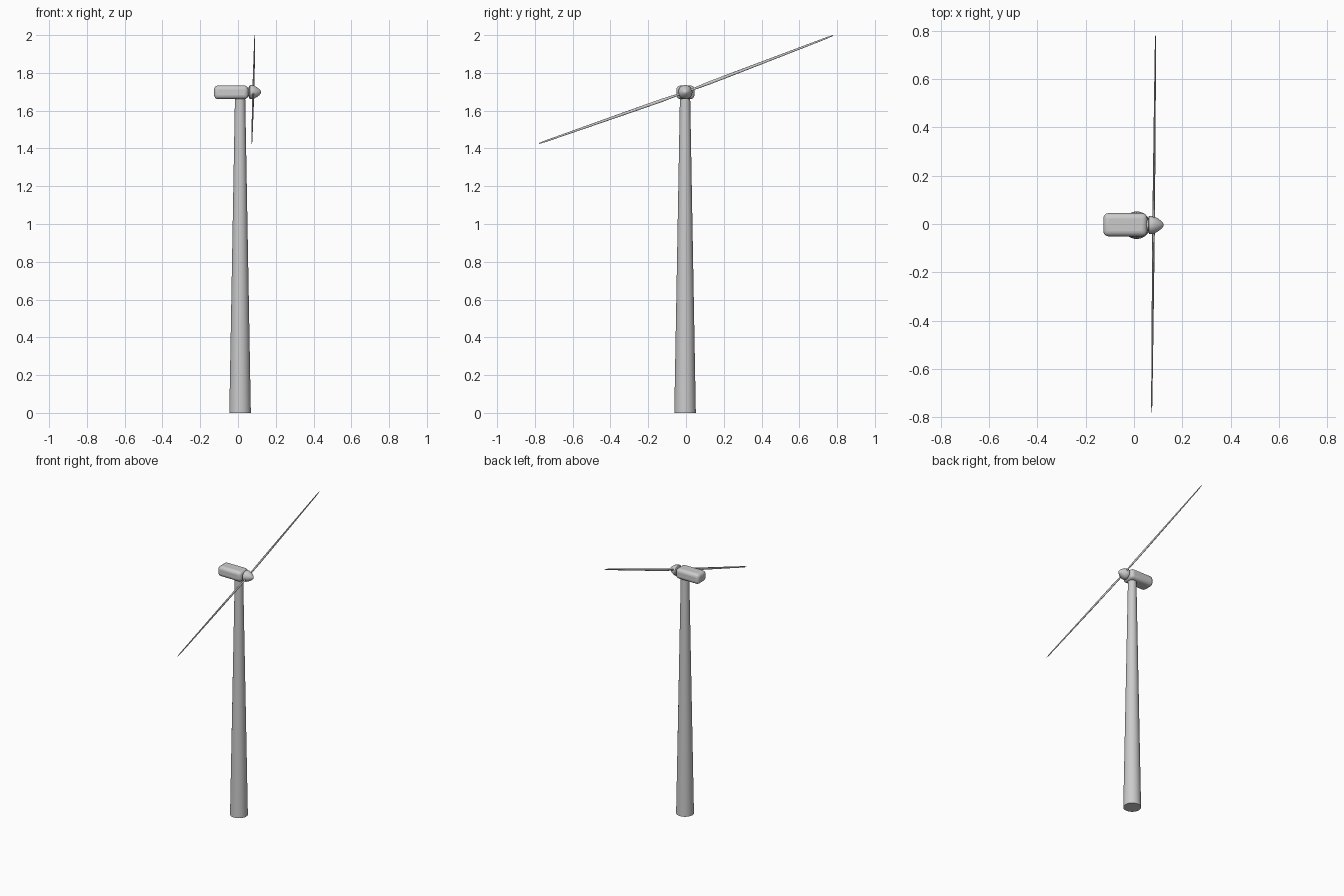
import bpy, bmesh, math
from mathutils import Matrix, Vector

if "Cube" in bpy.data.objects:
    bpy.data.objects.remove(bpy.data.objects["Cube"])

HUB = Vector((0.081, -0.004, 1.698))


def loft(name, rings, angle=35):
    """Skin a list of equal-length rings and cap both ends."""
    bm = bmesh.new()
    loops = [[bm.verts.new(p) for p in ring] for ring in rings]
    n = len(loops[0])
    for a, b in zip(loops, loops[1:]):
        for i in range(n):
            j = (i + 1) % n
            bm.faces.new((a[i], a[j], b[j], b[i]))
    bm.faces.new(loops[0][::-1])
    bm.faces.new(loops[-1])
    bmesh.ops.recalc_face_normals(bm, faces=bm.faces)
    me = bpy.data.meshes.new(name)
    bm.to_mesh(me)
    bm.free()
    ob = bpy.data.objects.new(name, me)
    bpy.context.collection.objects.link(ob)
    bpy.context.view_layer.objects.active = ob
    ob.select_set(True)
    bpy.ops.object.shade_smooth_by_angle(angle=math.radians(angle))
    ob.select_set(False)
    return ob


def ellipse(ru, rv, n=32):
    return [(ru * math.cos(2 * math.pi * i / n), rv * math.sin(2 * math.pi * i / n)) for i in range(n)]


# tapered tower
loft("tower", [[(0.011 + u, -0.005 + v, z) for u, v in ellipse(r, r)]
               for z, r in ((0, 0.057), (1.68, 0.027))])

# rounded nacelle housing
bpy.ops.mesh.primitive_cube_add(size=1, location=(-0.036, -0.003, 1.697))
nacelle = bpy.context.object
nacelle.name = "nacelle"
nacelle.scale = (0.182, 0.096, 0.072)
bpy.ops.object.transform_apply(location=False, rotation=False, scale=True)
bevel = nacelle.modifiers.new("rounding", 'BEVEL')
bevel.width, bevel.segments = 0.022, 4
bpy.ops.object.shade_smooth_by_angle(angle=math.radians(35))

# short shaft between nacelle and spinner
loft("shaft", [[(x, HUB.y + u, HUB.z + v) for u, v in ellipse(0.024, 0.024)] for x in (0.045, 0.07)])

# spinner nose
nose = [(0.059, 0.031), (0.063, 0.037), (0.074, 0.0375), (0.086, 0.034),
        (0.1, 0.026), (0.112, 0.017), (0.12, 0.008), (0.123, 0.002)]
loft("spinner", [[(x, HUB.y + u, HUB.z + v) for u, v in ellipse(r, r)] for x, r in nose], 50)

# two blades: (distance, half chord, half thickness), chord across the rotor plane
sections = [(0.0, 0.006, 0.006), (0.06, 0.006, 0.005), (0.13, 0.0085, 0.005), (0.3, 0.008, 0.0045),
            (0.6, 0.006, 0.0035), (0.8, 0.0045, 0.0025), (0.836, 0.002, 0.001)]
for name, tip in (("blade_upper", Vector((0.089, 0.779, 1.998))),
                  ("blade_lower", Vector((0.073, -0.779, 1.426)))):
    along = (tip - HUB).normalized()
    reach = (tip - HUB).length / sections[-1][0]
    across = along.cross(Vector((1, 0, 0))).normalized()
    out = across.cross(along)
    loft(name, [[HUB + along * d * reach + across * u + out * v for u, v in ellipse(c, t, 12)]
                for d, c, t in sections])
